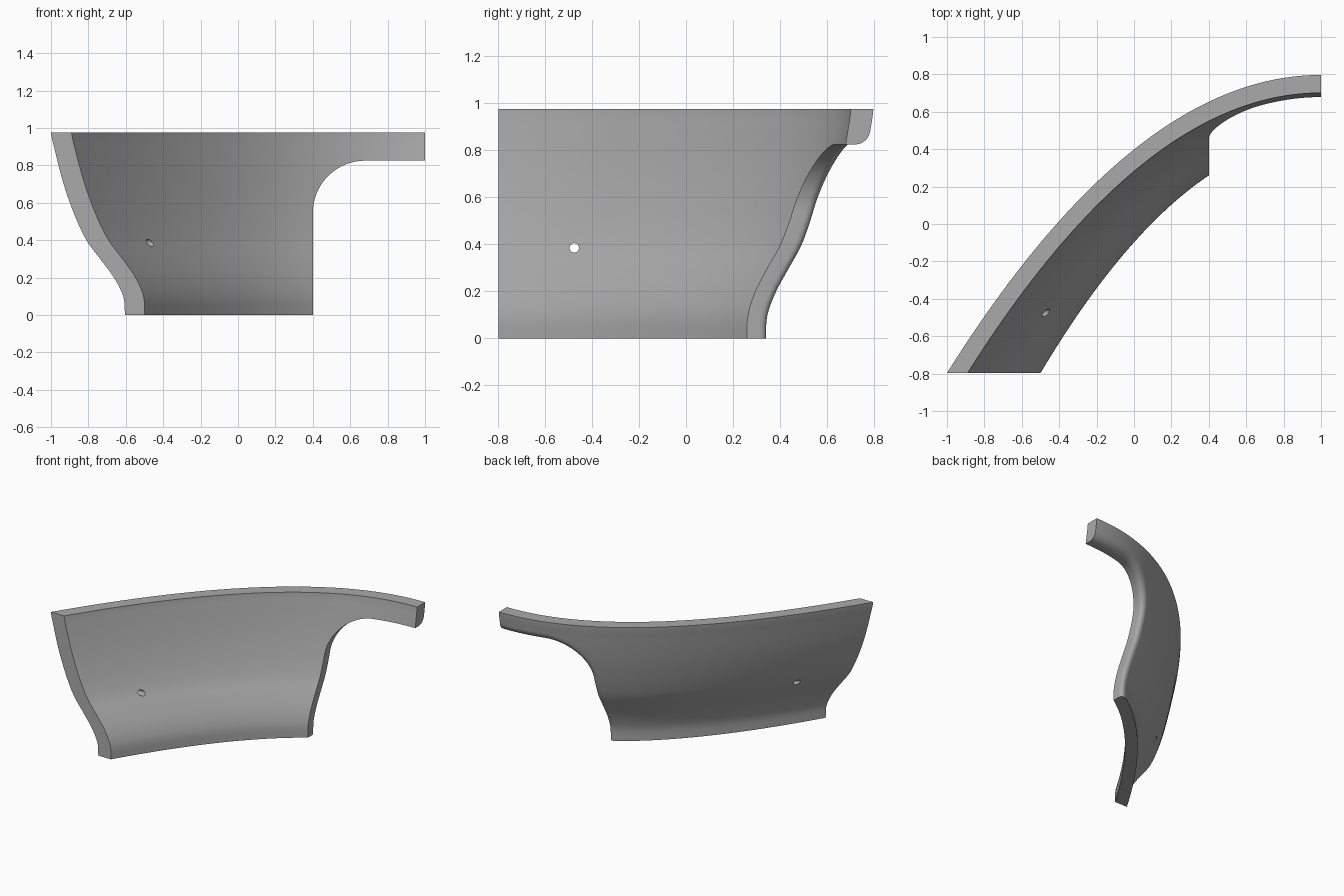
import bpy, bmesh, math
from mathutils import Vector

cube = bpy.data.objects.get("Cube")
if cube:
    bpy.data.objects.remove(cube)

HEIGHT, BACK, FILLET = 0.975, -0.797, 0.055
CUT_X, CUT_Z, CUT_R = 0.4, 0.825, 0.28

# Flare of each skin at equal height steps, from foot (0) to rim (1)
INNER = dict(flare=(0, .012, .115, .285, .475, .61, .715, .805, .88, .945, 1),
             left=(-0.5, -0.89), mid=(0.26, 0.55))
OUTER = dict(flare=(0, .02, .14, .32, .505, .63, .73, .815, .885, .945, 1),
             left=(-0.605, -1.0), mid=(0.365, 0.6535))


def mix(a, b, t):
    return a + (b - a) * t


def flare(skin, z):
    """Smooth interpolation of the flare profile."""
    f = skin["flare"]
    n = len(f) - 1
    q = min(max(z / HEIGHT, 0), 1) * n
    i = min(int(q), n - 1)
    t = q - i
    p0, p1, p2, p3 = f[max(i - 1, 0)], f[i], f[i + 1], f[min(i + 2, n)]
    m1, m2 = (p2 - p0) / 2, (p3 - p1) / 2
    return mix(p1, p2, t * t * (3 - 2 * t)) + t * (1 - t) * (m1 * (1 - t) - m2 * t)


def left_x(skin, z):
    return mix(*skin["left"], flare(skin, z))


def point(skin, x, z):
    """Each level of a skin is a parabola with its crown at x = 1."""
    mid = mix(*skin["mid"], flare(skin, z))
    span = (1 - CUT_X) ** 2
    a = (mid - BACK) / ((1 - left_x(skin, z)) ** 2 - span)
    return Vector((x, mid + a * (span - (1 - x) ** 2), z))


def cut_edge(s, d):
    """Cutout edge moved into the panel by d; s runs 0..3 over post, arc and beam."""
    cx, cz = CUT_X + CUT_R, CUT_Z - CUT_R
    if s <= 1:
        return CUT_X - d, cz * s
    if s <= 2:
        a = (s - 1) * math.pi / 2
        return cx - (CUT_R + d) * math.cos(a), cz + (CUT_R + d) * math.sin(a)
    return mix(cx, 1, s - 2), CUT_Z + d


def skin_point(skin, s, t):
    """Blend from the cutout (t = 0) to the left end and the rim (t = 1)."""
    x, z = cut_edge(s, FILLET)
    lx = left_x(skin, z)
    w = (x - lx) / (1 - lx)
    rail_w, rail_z = max(0, s / 1.5 - 1), HEIGHT * min(1, s / 1.5)
    w, z = mix(w, rail_w, t), mix(z, rail_z, t)
    return point(skin, mix(left_x(skin, z), 1, w), z)


def section(s, cols=40, arc=8):
    """Closed ring: inner skin, cutout wall, rounded outer edge, outer skin."""
    ring = [skin_point(INNER, s, 1 - i / cols) for i in range(cols + 1)]
    edge = cut_edge(s, 0)
    ring.append(point(INNER, *edge))
    for i in range(arc):
        a = i / arc * math.pi / 2
        p = cut_edge(s, FILLET * (1 - math.cos(a)))
        q = point(OUTER, *p)
        depth = FILLET * (1 - math.sin(a))
        ring.append(q + (point(INNER, *p) - q).normalized() * depth)
    ring += [skin_point(OUTER, s, i / cols) for i in range(cols + 1)]
    return ring


# Curved panel lofted through its sections
STEPS = 96
bm = bmesh.new()
rings = [[bm.verts.new(p) for p in section(3 * k / STEPS)] for k in range(STEPS + 1)]
for r0, r1 in zip(rings, rings[1:]):
    for i in range(len(r0)):
        j = (i + 1) % len(r0)
        bm.faces.new((r0[i], r0[j], r1[j], r1[i]))
bm.faces.new(rings[0])
bm.faces.new(rings[-1])
bmesh.ops.recalc_face_normals(bm, faces=bm.faces[:])
mesh = bpy.data.meshes.new("curved_panel")
bm.to_mesh(mesh)
bm.free()
panel = bpy.data.objects.new("curved_panel", mesh)
bpy.context.collection.objects.link(panel)

grey = bpy.data.materials.new("mid_grey")
grey.use_nodes = True
grey.diffuse_color = (0.4, 0.4, 0.4, 1)
grey.node_tree.nodes["Principled BSDF"].inputs["Base Color"].default_value = grey.diffuse_color
mesh.materials.append(grey)

# Small round hole drilled sideways
bpy.ops.mesh.primitive_cylinder_add(vertices=32, radius=0.02, depth=0.6,
                                    location=(-0.5, -0.475, 0.385),
                                    rotation=(0, math.pi / 2, 0))
drill = bpy.context.object
drill.name = "hole_cutter"
drill.hide_render = True
drill.data.materials.append(grey)
bpy.ops.object.select_all(action='DESELECT')
panel.select_set(True)
bpy.context.view_layer.objects.active = panel
mod = panel.modifiers.new("hole", 'BOOLEAN')
mod.operation = 'DIFFERENCE'
mod.solver = 'EXACT'
mod.object = drill
bpy.ops.object.modifier_apply(modifier=mod.name)
bpy.data.objects.remove(drill)
bpy.ops.object.shade_smooth_by_angle(angle=math.radians(30))
